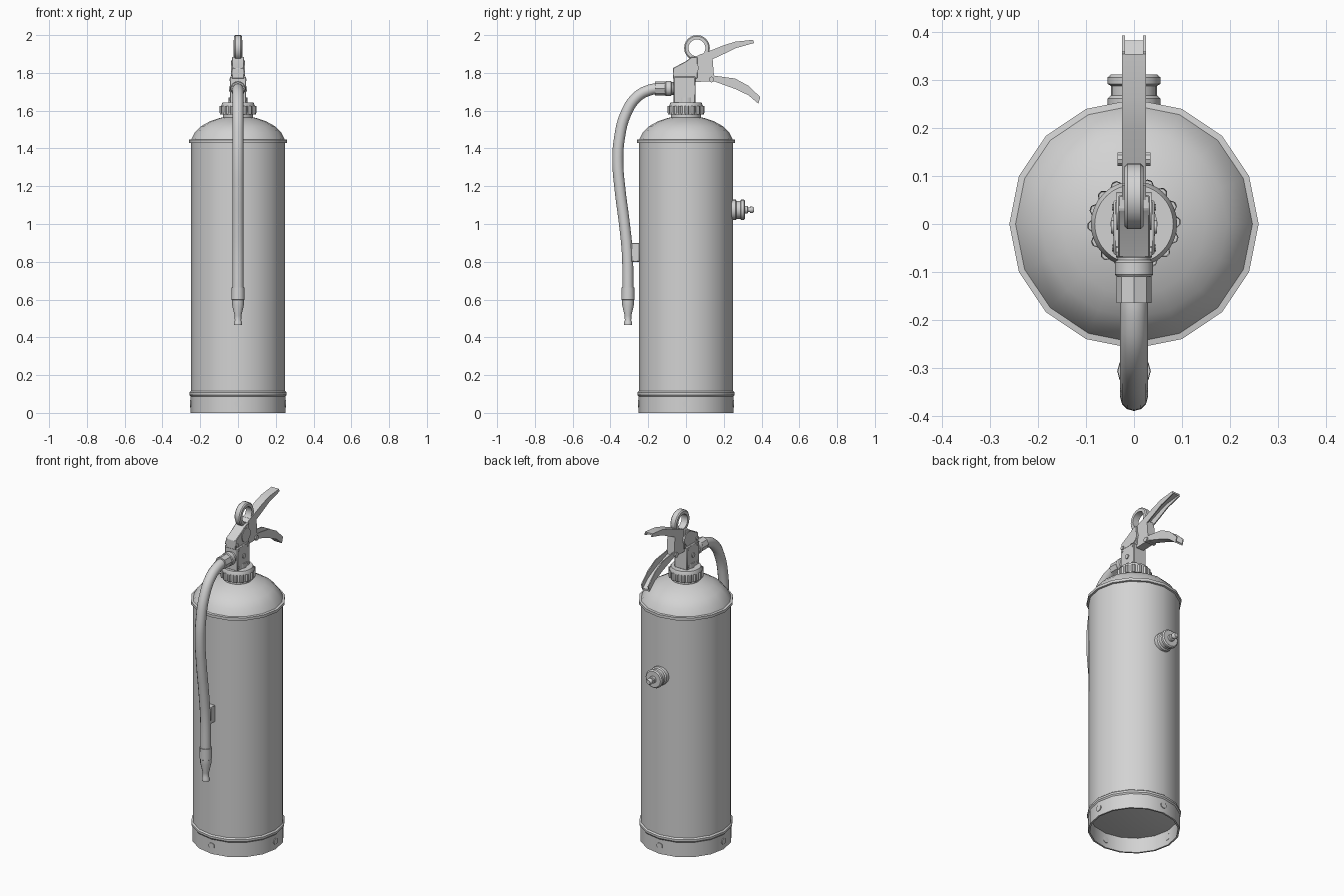
import bpy, bmesh, math
from mathutils import Matrix, Vector

if "Cube" in bpy.data.objects:
    bpy.data.objects.remove(bpy.data.objects["Cube"])

grey = bpy.data.materials.new("plain_grey")
grey.diffuse_color = (0.65, 0.65, 0.65, 1)
grey.use_nodes = True
grey.node_tree.nodes["Principled BSDF"].inputs["Base Color"].default_value = grey.diffuse_color

TO_X = Matrix.Rotation(math.pi / 2, 4, 'Y')
TO_Y = Matrix.Rotation(-math.pi / 2, 4, 'X')


def finish(bm, name, bevel=0):
    bmesh.ops.recalc_face_normals(bm, faces=bm.faces[:])
    me = bpy.data.meshes.new(name)
    bm.to_mesh(me)
    bm.free()
    ob = bpy.data.objects.new(name, me)
    bpy.context.collection.objects.link(ob)
    me.materials.append(grey)
    if bevel:
        mod = ob.modifiers.new("bevel", 'BEVEL')
        mod.width = bevel
        mod.segments = 1
    smooth(ob)
    return ob


def smooth(ob):
    bpy.ops.object.select_all(action='DESELECT')
    ob.select_set(True)
    bpy.context.view_layer.objects.active = ob
    bpy.ops.object.shade_smooth_by_angle(angle=math.radians(32))


def lathe(name, profile, n=16, at=(0, 0, 0), axis=None, ribs=0, loop=False):
    """Spin (radius, height) points; ribs pulls alternate pairs of columns inward."""
    bm = bmesh.new()
    mat = Matrix.Translation(at) @ (axis or Matrix())
    rings = []
    for r, z in profile:
        if r == 0:
            rings.append([bm.verts.new(mat @ Vector((0, 0, z)))] * n)
            continue
        ring = []
        for i in range(n):
            a = 2 * math.pi * i / n
            rr = r - (ribs if i % 4 > 1 else 0)
            ring.append(bm.verts.new(mat @ Vector((rr * math.cos(a), rr * math.sin(a), z))))
        rings.append(ring)
    pairs = list(zip(rings, rings[1:])) + ([(rings[-1], rings[0])] if loop else [])
    for lo, hi in pairs:
        for i in range(n):
            j = (i + 1) % n
            vs = list(dict.fromkeys([lo[i], lo[j], hi[j], hi[i]]))
            if len(vs) > 2:
                bm.faces.new(vs)
    return finish(bm, name)


def rod(name, r, h0, h1, at, axis, n=12):
    return lathe(name, [(0, h0), (r, h0), (r, h1), (0, h1)], n, at, axis)


def prism(name, pts, x0, x1, bevel=0):
    """Extrude a side outline of (y, z) points along x."""
    bm = bmesh.new()
    a = [bm.verts.new((x0, y, z)) for y, z in pts]
    b = [bm.verts.new((x1, y, z)) for y, z in pts]
    bm.faces.new(a)
    bm.faces.new(b[::-1])
    for i in range(len(pts)):
        j = (i + 1) % len(pts)
        bm.faces.new((a[i], a[j], b[j], b[i]))
    return finish(bm, name, bevel)


def box(name, hx, y0, y1, z0, z1, bevel=0):
    return prism(name, [(y0, z0), (y1, z0), (y1, z1), (y0, z1)], -hx, hx, bevel)


def channel(name, upper, lower, web, hx=0.025, t=0.006):
    """Bent sheet lever: two side rails joined by a web along one edge."""
    for side in (-1, 1):
        prism(name + "_rail", upper + lower[::-1], side * (hx - t), side * hx)
    edge, dz = (upper, -0.01) if web == 'top' else (lower, 0.01)
    prism(name + "_web", edge + [(y, z + dz) for y, z in edge[::-1]], -hx + t, hx - t)


# Cylinder with open skirt, rolled beads, shoulder and neck
lathe("cylinder", [
    (0, 1.585), (0.08, 1.585), (0.08, 1.565), (0.10, 1.56), (0.15, 1.543), (0.195, 1.518),
    (0.228, 1.485), (0.247, 1.448), (0.26, 1.446), (0.26, 1.43), (0.25, 1.428),
    (0.25, 0.115), (0.258, 0.108), (0.258, 0.096), (0.252, 0.088), (0.252, 0),
    (0.242, 0), (0.242, 0.09), (0.15, 0.075), (0, 0.068)])

# Round skirt vents
for k in range(4):
    rod("skirt_vent", 0.019, 0.238, 0.254, (0, 0, 0.048),
        Matrix.Rotation(k * math.pi / 2, 4, 'Z') @ TO_X)

# Ribbed collar and valve stem
lathe("collar", [(0, 1.58), (0.095, 1.58), (0.097, 1.59), (0.097, 1.625)], 64, ribs=0.008)
lathe("collar_cap", [(0.09, 1.58), (0.09, 1.625), (0.082, 1.643), (0, 1.643)], 32)
rod("valve_stem", 0.05, 1.63, 1.67, (0, 0, 0), Matrix())

# Valve block with side port and corner screws
box("valve_block", 0.043, -0.065, 0.05, 1.64, 1.78, 0.004)
rod("side_port", 0.014, -0.048, 0.048, (0, -0.006, 1.715), TO_X)
for y in (-0.05, 0.035):
    for z in (1.66, 1.763):
        rod("corner_screw", 0.007, -0.046, 0.046, (0, y, z), TO_X, 8)

# Handle bracket with pivot disc and rivets
prism("handle_bracket", [(-0.07, 1.77), (-0.07, 1.825), (0.0, 1.862), (0.03, 1.885), (0.06, 1.885),
                         (0.06, 1.77)], -0.033, 0.033, 0.003)
rod("pivot_disc", 0.04, -0.037, 0.037, (0, 0.027, 1.825), TO_X, 16)
rod("front_rivet", 0.012, -0.038, 0.038, (0, -0.058, 1.795), TO_X, 8)
rod("rear_rivet", 0.015, -0.034, 0.034, (0, 0.135, 1.765), TO_X, 10)

# Squeeze lever: solid root and curved channel grip
prism("lever_root", [(0.05, 1.775), (0.15, 1.76), (0.14, 1.885), (0.08, 1.9), (0.05, 1.885)],
      -0.025, 0.025)
channel("upper_lever",
        [(0.06, 1.89), (0.13, 1.918), (0.2, 1.946), (0.26, 1.965), (0.355, 1.975)],
        [(0.06, 1.86), (0.14, 1.872), (0.2, 1.90), (0.26, 1.93), (0.36, 1.958)], 'top')
channel("lower_handle",
        [(0.04, 1.782), (0.15, 1.785), (0.26, 1.77), (0.33, 1.732), (0.393, 1.672)],
        [(0.04, 1.752), (0.15, 1.755), (0.26, 1.715), (0.33, 1.682), (0.383, 1.637)], 'bottom')

# Pull ring
lathe("pull_ring", [(0.045, -0.02), (0.062, -0.02), (0.068, -0.014), (0.068, 0.014),
                    (0.062, 0.02), (0.045, 0.02)], 24, (0, 0.058, 1.932), TO_X, loop=True)

# Hose coupling
lathe("hose_coupling", [(0, 0.06), (0.034, 0.06), (0.034, 0.075), (0.04, 0.08), (0.04, 0.105),
                        (0.036, 0.11), (0, 0.11)], 16, (0, 0, 1.717),
      Matrix.Rotation(math.pi / 2, 4, 'X'))
rod("hose_nut", 0.037, 0.108, 0.165, (0, 0, 1.717), Matrix.Rotation(math.pi / 2, 4, 'X'), 8)

# Hose
path = [(-0.14, 1.717), (-0.19, 1.71), (-0.26, 1.672), (-0.32, 1.58), (-0.353, 1.45),
        (-0.361, 1.33), (-0.349, 1.18), (-0.326, 1.0), (-0.311, 0.85), (-0.307, 0.64)]
cu = bpy.data.curves.new("hose", 'CURVE')
cu.dimensions = '3D'
cu.bevel_depth = 0.029
cu.bevel_resolution = 4
cu.resolution_u = 5
cu.use_fill_caps = True
sp = cu.splines.new('BEZIER')
sp.bezier_points.add(len(path) - 1)
for p, (y, z) in zip(sp.bezier_points, path):
    p.co = (0, y, z)
    p.handle_left_type = p.handle_right_type = 'AUTO'
hose = bpy.data.objects.new("hose", cu)
bpy.context.collection.objects.link(hose)
cu.materials.append(grey)
bpy.ops.object.select_all(action='DESELECT')
hose.select_set(True)
bpy.context.view_layer.objects.active = hose
bpy.ops.object.convert(target='MESH')
smooth(bpy.context.view_layer.objects.active)

# Nozzle with ferrule
lathe("nozzle", [(0, 0.665), (0.034, 0.665), (0.035, 0.6), (0.031, 0.597), (0.031, 0.57),
                 (0.018, 0.515), (0.017, 0.49), (0.022, 0.478), (0.022, 0.465), (0.013, 0.465),
                 (0.010, 0.50), (0, 0.50)], 12, (0, -0.307, 0))

# Hose clip on the cylinder wall
box("hose_clip", 0.02, -0.29, -0.245, 0.80, 0.90, 0.003)

# Pressure gauge at the back
lathe("gauge", [(0, 0.24), (0.055, 0.24), (0.055, 0.262), (0.048, 0.268), (0.048, 0.288),
                (0.055, 0.292), (0.055, 0.306), (0.048, 0.312), (0.02, 0.312), (0.02, 0.326),
                (0.012, 0.328), (0.012, 0.338), (0.018, 0.34), (0.018, 0.35), (0.012, 0.36),
                (0, 0.36)], 16, (0, 0, 1.075), TO_Y)
